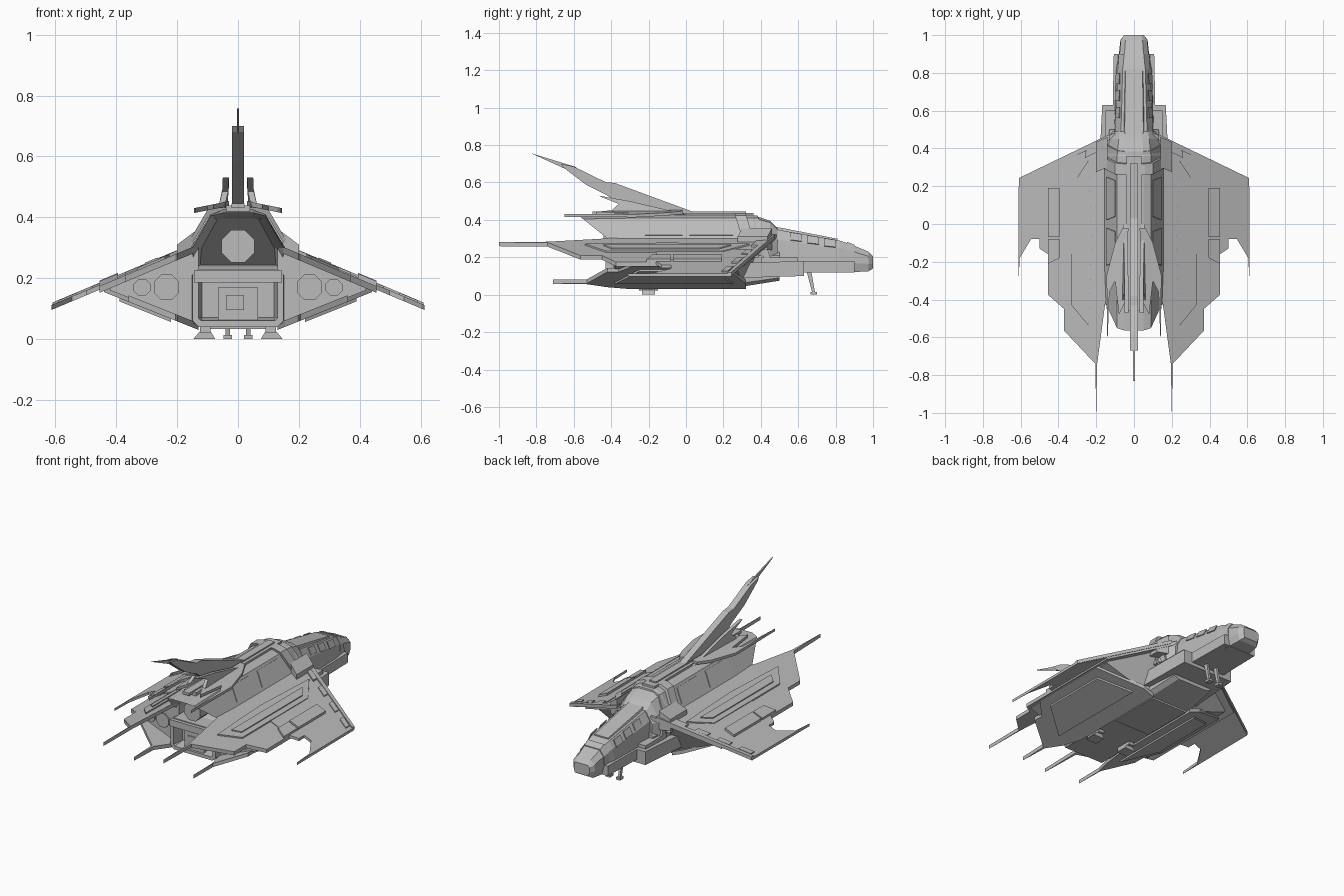
import bpy, bmesh, math
from mathutils import Matrix, Vector

hull_grey = bpy.data.materials.new("hull grey")
hull_grey.diffuse_color = (0.5, 0.5, 0.5, 1)


def finish(name, bm, mirror=False):
    bmesh.ops.recalc_face_normals(bm, faces=bm.faces[:])
    me = bpy.data.meshes.new(name)
    bm.to_mesh(me)
    bm.free()
    me.materials.append(hull_grey)
    ob = bpy.data.objects.new(name, me)
    bpy.context.collection.objects.link(ob)
    if mirror:
        ob.modifiers.new("mirror", 'MIRROR')
    return ob


def loft(name, rings, recess=None):
    """Rings are (y, rake, half profile top to bottom); first ring is the rear.
    recess = (inset, depth) hollows the rear end."""
    bm = bmesh.new()
    loops = []
    for y, rake, half in rings:
        pts = list(half) + [(-x, z) for x, z in reversed(half)]
        loops.append([bm.verts.new((x, y - rake * (z - 0.3), z)) for x, z in pts])
    n = len(loops[0])
    for a, b in zip(loops, loops[1:]):
        for i in range(n):
            j = (i + 1) % n
            bm.faces.new((a[i], a[j], b[j], b[i]))
    rear = bm.faces.new(loops[0])
    bm.faces.new(loops[-1])
    bmesh.ops.recalc_face_normals(bm, faces=bm.faces[:])
    if recess:
        for inset, depth in recess:
            bmesh.ops.inset_region(bm, faces=[rear], thickness=inset)
            bmesh.ops.translate(bm, verts=rear.verts[:], vec=(0, depth, 0))
    return finish(name, bm)


def prism(name, pts, offset, mirror=False):
    bm = bmesh.new()
    lo = [bm.verts.new(p) for p in pts]
    hi = [bm.verts.new(Vector(p) + Vector(offset)) for p in pts]
    n = len(pts)
    bm.faces.new(lo)
    bm.faces.new(hi)
    for i in range(n):
        j = (i + 1) % n
        bm.faces.new((lo[i], lo[j], hi[j], hi[i]))
    return finish(name, bm, mirror)


def box(name, x, y, z, mirror=False):
    return prism(name, [(x[0], y[0], z[0]), (x[1], y[0], z[0]), (x[1], y[1], z[0]), (x[0], y[1], z[0])],
                 (0, 0, z[1] - z[0]), mirror)


def upper_z(x):
    return 0.30 - 0.42 * (x - 0.155)


def lower_z(x):
    return 0.05 + 0.40 * (x - 0.155)


def plate(name, pts, zf, lift, thick):
    return prism(name, [(x, y, zf(x) + lift) for x, y in pts], (0, 0, -thick), True)


def disc(name, x, y, z, r, depth, mirror=False):
    bm = bmesh.new()
    m = Matrix.Translation((x, y, z)) @ Matrix.Rotation(math.pi / 2, 4, 'X') @ Matrix.Rotation(math.pi / 8, 4, 'Z')
    bmesh.ops.create_cone(bm, cap_ends=True, segments=8, radius1=r, radius2=r, depth=depth, matrix=m)
    return finish(name, bm, mirror)


# Main fuselage with raked, hollow engine hood
body = [(0.05, 0.425), (0.09, 0.41), (0.155, 0.30), (0.15, 0.22)]
loft("upper_hull", [
    (-0.42, 1.25, [(0.05, 0.415), (0.09, 0.405), (0.15, 0.30), (0.145, 0.23)]),
    (-0.25, 0, body),
    (0.36, 0, body),
    (0.45, 0, [(0.045, 0.395), (0.08, 0.385), (0.14, 0.29), (0.14, 0.2)]),
    (0.49, 0, [(0.04, 0.355), (0.075, 0.345), (0.115, 0.28), (0.115, 0.2)])],
    [(0.016, 0.03), (0.014, 0.05)])
disc("main_engine", 0, -0.39, 0.305, 0.058, 0.10)
for y0, y1, g in ((0.30, 0.36, 0.008), (0.385, 0.42, -0.006)):
    ring = [(0.05 + g, 0.43 + g), (0.093 + g, 0.415 + g), (0.158 + g, 0.305 + g), (0.158 + g, 0.2)]
    loft("hull_collar", [(y0, 0.3, ring), (y1, 0.3, ring)])
loft("lower_hull", [
    (-0.43, 0, [(0.13, 0.23), (0.15, 0.21), (0.15, 0.06), (0.13, 0.04)]),
    (0.28, 0, [(0.13, 0.23), (0.155, 0.21), (0.155, 0.06), (0.13, 0.04)]),
    (0.50, 0, [(0.1, 0.23), (0.13, 0.21), (0.13, 0.09), (0.1, 0.075)])],
    [(0.022, 0.0), (0.012, 0.07)])
box("rear_ledge", (-0.145, 0.145), (-0.45, -0.40), (0.185, 0.225))
box("ramp_door", (-0.065, 0.065), (-0.42, -0.35), (0.05, 0.17))
box("ramp_ridge", (-0.04, 0.02), (-0.426, -0.41), (0.095, 0.145))
box("keel_plate", (-0.12, 0.12), (-0.02, 0.3), (0.033, 0.06))

# Raised panels on the hull shoulders
def shoulder(t, out):
    return (0.09 + 0.065 * t + out, 0.41 - 0.11 * t + out * 0.6)

for y0, y1 in ((-0.22, -0.02), (0.02, 0.25)):
    (xa, za), (xb, zb) = shoulder(0.12, 0.004), shoulder(0.85, 0.004)
    prism("shoulder_panel", [(xa, y0 + 0.02, za), (xa, y1 - 0.02, za), (xb, y1, zb), (xb, y0, zb)],
          (-0.012, 0, -0.007), True)

# Cockpit and nose
loft("cockpit", [
    (0.46, 0, [(0.07, 0.355), (0.1, 0.30), (0.105, 0.17), (0.09, 0.12)]),
    (0.52, 0, [(0.068, 0.342), (0.1, 0.29), (0.105, 0.17), (0.09, 0.12)]),
    (0.82, 0, [(0.06, 0.29), (0.085, 0.25), (0.095, 0.17), (0.08, 0.12)]),
    (0.88, 0, [(0.052, 0.27), (0.078, 0.235), (0.082, 0.17), (0.07, 0.12)]),
    (0.975, 0, [(0.045, 0.23), (0.07, 0.205), (0.072, 0.165), (0.06, 0.125)]),
    (1.0, 0, [(0.04, 0.205), (0.052, 0.195), (0.052, 0.165), (0.045, 0.14)])])
loft("canopy_ridge", [
    (0.47, 0, [(0.05, 0.365), (0.06, 0.33)]),
    (0.81, 0, [(0.045, 0.299), (0.055, 0.27)])])
loft("nose_band", [
    (0.86, 0, [(0.055, 0.283), (0.083, 0.24), (0.087, 0.17), (0.072, 0.118)]),
    (0.90, 0, [(0.053, 0.267), (0.08, 0.23), (0.084, 0.17), (0.07, 0.118)])])
prism("cockpit_sill", [(0.09, 0.5, 0.12), (0.115, 0.5, 0.12), (0.107, 0.9, 0.12), (0.07, 0.9, 0.12)],
      (0, 0, 0.06), True)
prism("chin_pod", [(0, 0.3, 0.09), (0.185, 0.3, 0.09), (0.168, 0.63, 0.1), (0, 0.63, 0.1)], (0, 0, 0.08), True)
box("chin_pod_rail", (0.1, 0.15), (0.4, 0.6), (0.165, 0.2), True)
for y in (0.56, 0.65, 0.74):
    z = 0.342 - (y - 0.52) * 0.173
    prism("side_window", [(0.075, y, z - 0.005), (0.095, y, z - 0.045),
                          (0.092, y + 0.06, z - 0.052), (0.073, y + 0.06, z - 0.014)], (0.004, 0, 0.003), True)

# Wing cores: triangular section between upper and lower plates, swept front
prism("wing_root_fairing", [(0.14, 0.46, 0.355), (0.2, 0.435, 0.31), (0.2, 0.435, 0.24), (0.14, 0.46, 0.24)],
      (0, -0.16, 0), True)
bm = bmesh.new()
core = [(0.13, 0.30, 0.42), (0.42, 0.185, 0.30), (0.42, 0.16, 0.27), (0.13, 0.045, 0.30)]
back = [bm.verts.new((x, -0.38, z)) for x, z, y in core]
front = [bm.verts.new((x, y, z)) for x, z, y in core]
bm.faces.new(back)
bm.faces.new(front)
for i in range(4):
    bm.faces.new((back[i], back[(i + 1) % 4], front[(i + 1) % 4], front[i]))
finish("wing_core", bm, True)
disc("inner_thruster", 0.235, -0.38, 0.17, 0.045, 0.016, True)
disc("outer_thruster", 0.315, -0.38, 0.17, 0.03, 0.016, True)

# Wing plates with trailing spikes
plate("upper_wing", [(0.10, 0.485), (0.455, 0.31), (0.455, -0.375), (0.37, -0.45), (0.37, -0.565),
                     (0.205, -0.74), (0.20, -1.0), (0.195, -0.74), (0.155, -0.44), (0.13, -0.3)],
      upper_z, 0.0, 0.022)
plate("wing_tip", [(0.3, 0.385), (0.61, 0.24), (0.612, -0.31), (0.605, -0.18), (0.545, -0.08),
                   (0.5, -0.08), (0.5, -0.13), (0.455, -0.16), (0.3, -0.16)], upper_z, 0.004, 0.016)
plate("lower_wing", [(0.13, 0.32), (0.2, 0.32), (0.44, 0.2), (0.44, -0.28), (0.36, -0.36), (0.36, -0.42),
                     (0.205, -0.53), (0.2, -0.71), (0.195, -0.53), (0.155, -0.42), (0.13, -0.3)],
      lower_z, 0.012, 0.022)

# Raised wing panels
plate("leading_edge_strip", [(0.13, 0.475), (0.61, 0.243), (0.61, 0.222), (0.13, 0.445)], upper_z, 0.011, 0.02)
plate("wing_panel", [(0.24, 0.34), (0.33, 0.2), (0.33, -0.43), (0.24, -0.54), (0.225, -0.1)], upper_z, 0.008, 0.015)
plate("wing_inner_panel", [(0.265, 0.24), (0.305, 0.18), (0.305, -0.4), (0.265, -0.44)], upper_z, 0.014, 0.01)
plate("wing_hatch", [(0.395, 0.19), (0.455, 0.19), (0.455, -0.07), (0.395, -0.07)], upper_z, 0.018, 0.02)
plate("wing_rear_hatch", [(0.395, -0.08), (0.455, -0.08), (0.455, -0.21), (0.395, -0.18)], upper_z, 0.016, 0.02)
plate("lower_wing_panel", [(0.22, 0.25), (0.39, 0.15), (0.39, -0.25), (0.22, -0.38)], lower_z, -0.008, 0.012)
for x in (0.2, 0.31, 0.42, 0.53):
    y = 0.435 - 0.485 * (x - 0.155)
    plate("edge_tile", [(x, y), (x + 0.06, y - 0.029), (x + 0.06, y - 0.064), (x, y - 0.035)], upper_z, 0.01, 0.01)

# Dorsal spine, tail fin and its spike
box("dorsal_spine", (-0.04, 0.04), (-0.46, 0.36), (0.40, 0.438))
box("spine_cap", (-0.022, 0.022), (-0.5, 0.32), (0.43, 0.446))
fin = [(0.06, 0.435), (-0.38, 0.597), (-0.43, 0.602), (-0.60, 0.685), (-0.67, 0.70), (-0.655, 0.68),
       (-0.57, 0.615), (-0.53, 0.585), (-0.42, 0.53), (-0.28, 0.435)]
prism("tail_fin", [(-0.02, y, z) for y, z in fin], (0.04, 0, 0))
prism("tail_spike", [(-0.004, y, z) for y, z in ((-0.58, 0.68), (-0.83, 0.757), (-0.64, 0.67))], (0.008, 0, 0))

# Small canted fins and horizontal strakes beside the tail
prism("canted_fin", [(0.035, 0.0, 0.43), (0.03, -0.3, 0.50), (0.03, -0.47, 0.53), (0.032, -0.36, 0.485),
                     (0.045, -0.42, 0.43)], (0.02, 0, 0), True)
plate("tail_strake", [(0.03, -0.02), (0.06, -0.02), (0.1, -0.1), (0.145, -0.27), (0.141, -0.65),
                      (0.13, -0.36), (0.1, -0.3), (0.08, -0.48), (0.04, -0.4)],
      lambda x: 0.453 - 0.2 * (x - 0.03), 0, 0.016)

# Landing gear
for y in (-0.2,):
    box("rear_leg", (0.09, 0.125), (y - 0.05, y + 0.05), (0.022, 0.06), True)
    prism("rear_foot", [(0.075, y - 0.035, 0), (0.147, y - 0.035, 0), (0.125, y - 0.035, 0.026),
                        (0.09, y - 0.035, 0.026)], (0, 0.07, 0), True)
prism("front_leg", [(0.027, 0.645, 0.125), (0.027, 0.67, 0.125), (0.027, 0.69, 0.01), (0.027, 0.675, 0.01)],
      (0.014, 0, 0), True)
box("front_foot", (0.02, 0.048), (0.665, 0.7), (0, 0.014), True)
